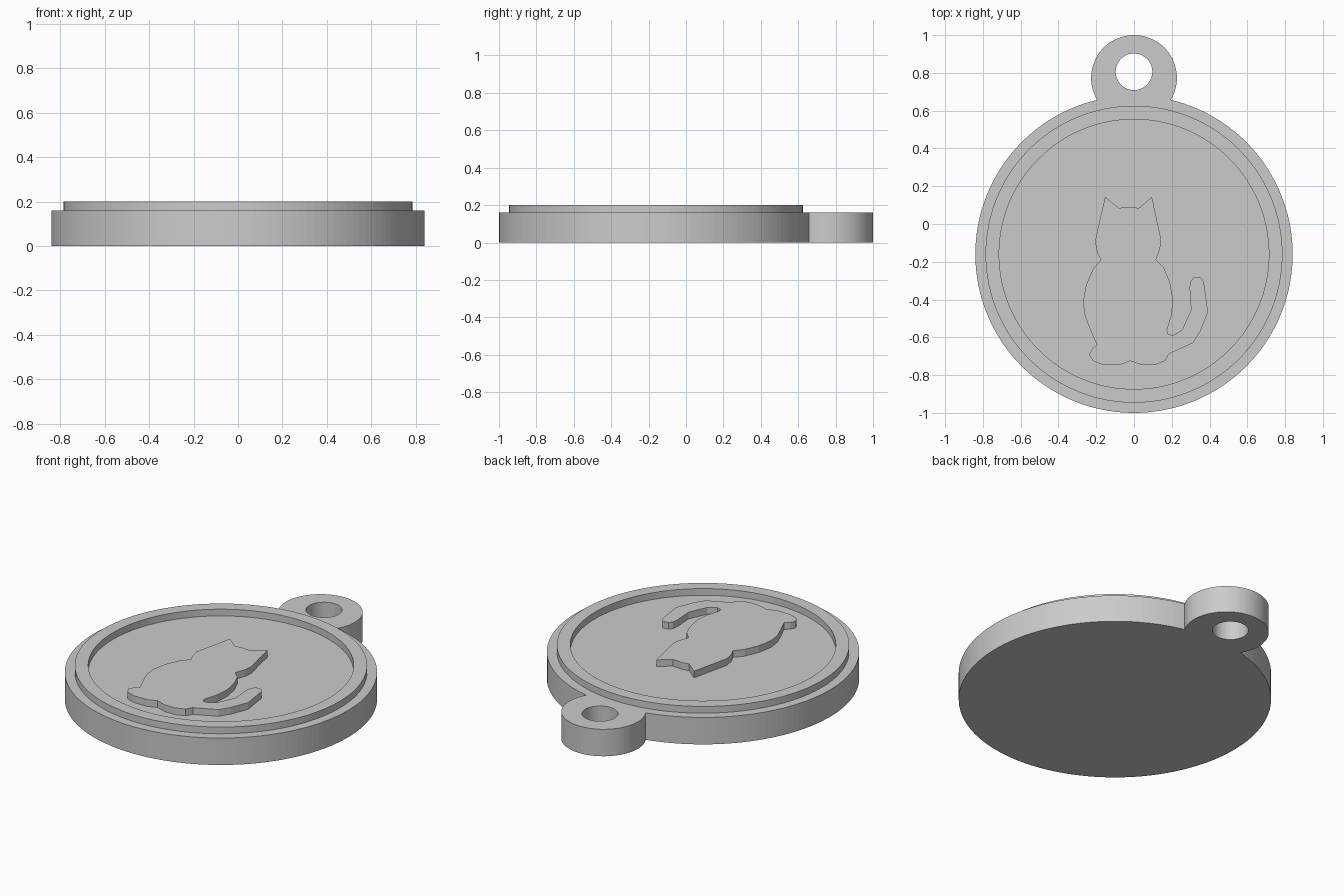
import bpy, bmesh, math

if "Cube" in bpy.data.objects:
    bpy.data.objects.remove(bpy.data.objects["Cube"])

DISC_Y, DISC_R = -0.16, 0.84
TAB_Y, TAB_R = 0.773, 0.227
BASE_TOP, RELIEF_TOP = 0.16, 0.20

grey = bpy.data.materials.new("plain grey")
grey.diffuse_color = (0.6, 0.6, 0.6, 1)
grey.use_nodes = True
grey.node_tree.nodes["Principled BSDF"].inputs["Base Color"].default_value = grey.diffuse_color


def arc(cy, r, start, end, steps):
    """Points on an arc centred on x = 0, both ends included."""
    return [(r * math.cos(a), cy + r * math.sin(a))
            for a in (start + (end - start) * i / steps for i in range(steps + 1))]


def circle(cy, r, steps):
    return arc(cy, r, 0, 2 * math.pi, steps)[:-1]


def plate(name, loops, z0, z1):
    """Flat plate from an outline and optional holes, extruded from z0 to z1."""
    bm = bmesh.new()
    edges = []
    for loop in loops:
        verts = [bm.verts.new((x, y, z0)) for x, y in loop]
        edges += [bm.edges.new((verts[i - 1], verts[i])) for i in range(len(verts))]
    bmesh.ops.triangle_fill(bm, edges=edges, use_beauty=True, use_dissolve=False)
    top = bmesh.ops.extrude_face_region(bm, geom=bm.faces[:], use_keep_orig=True)
    bmesh.ops.translate(bm, vec=(0, 0, z1 - z0),
                        verts=[g for g in top["geom"] if isinstance(g, bmesh.types.BMVert)])
    bmesh.ops.recalc_face_normals(bm, faces=bm.faces[:])
    mesh = bpy.data.meshes.new(name)
    bm.to_mesh(mesh)
    bm.free()
    mesh.materials.append(grey)
    obj = bpy.data.objects.new(name, mesh)
    bpy.context.collection.objects.link(obj)
    return obj


# Medallion body: disc and hanging tab share one outline, with a ring hole
gap = TAB_Y - DISC_Y
reach = (gap ** 2 + DISC_R ** 2 - TAB_R ** 2) / (2 * gap)
half = math.sqrt(DISC_R ** 2 - reach ** 2)
disc_a = math.atan2(reach, half)
tab_a = math.atan2(reach - gap, half)
outline = arc(DISC_Y, DISC_R, math.pi - disc_a, 2 * math.pi + disc_a, 140)
outline += arc(TAB_Y, TAB_R, tab_a, math.pi - tab_a, 64)[1:-1]
plate("medallion_body", [outline, circle(0.806, 0.097, 48)], 0, BASE_TOP)

# Raised rim
plate("raised_rim", [circle(DISC_Y, 0.786, 140), circle(DISC_Y, 0.714, 140)],
      BASE_TOP, RELIEF_TOP)

# Sitting cat relief, clockwise from the left ear tip
cat = [
    (-.153, .143), (-.08, .085), (-.03, .09), (.026, .085), (.095, .143),      # ears
    (.122, .016), (.143, -.08), (.138, -.132), (.116, -.19),                   # cheek
    (.159, -.233), (.19, -.307), (.206, -.397), (.2, -.48), (.175, -.56),      # back
    (.18, -.582), (.206, -.59), (.254, -.561), (.302, -.455), (.294, -.335),   # tail inside
    (.299, -.304), (.314, -.285), (.333, -.28), (.354, -.285), (.37, -.307),   # tail tip
    (.376, -.354), (.392, -.466), (.35, -.571), (.312, -.63), (.185, -.688),   # tail outside
    (.164, -.725), (.111, -.746), (.042, -.746), (-.02, -.725), (-.074, -.746),  # feet
    (-.164, -.746), (-.217, -.725), (-.238, -.693), (-.222, -.661), (-.196, -.64),
    (-.233, -.556), (-.26, -.487), (-.27, -.413), (-.254, -.323), (-.217, -.238),  # chest
    (-.175, -.19), (-.196, -.148), (-.206, -.09), (-.19, -.016),               # face
]
plate("cat_relief", [cat], BASE_TOP, RELIEF_TOP)
